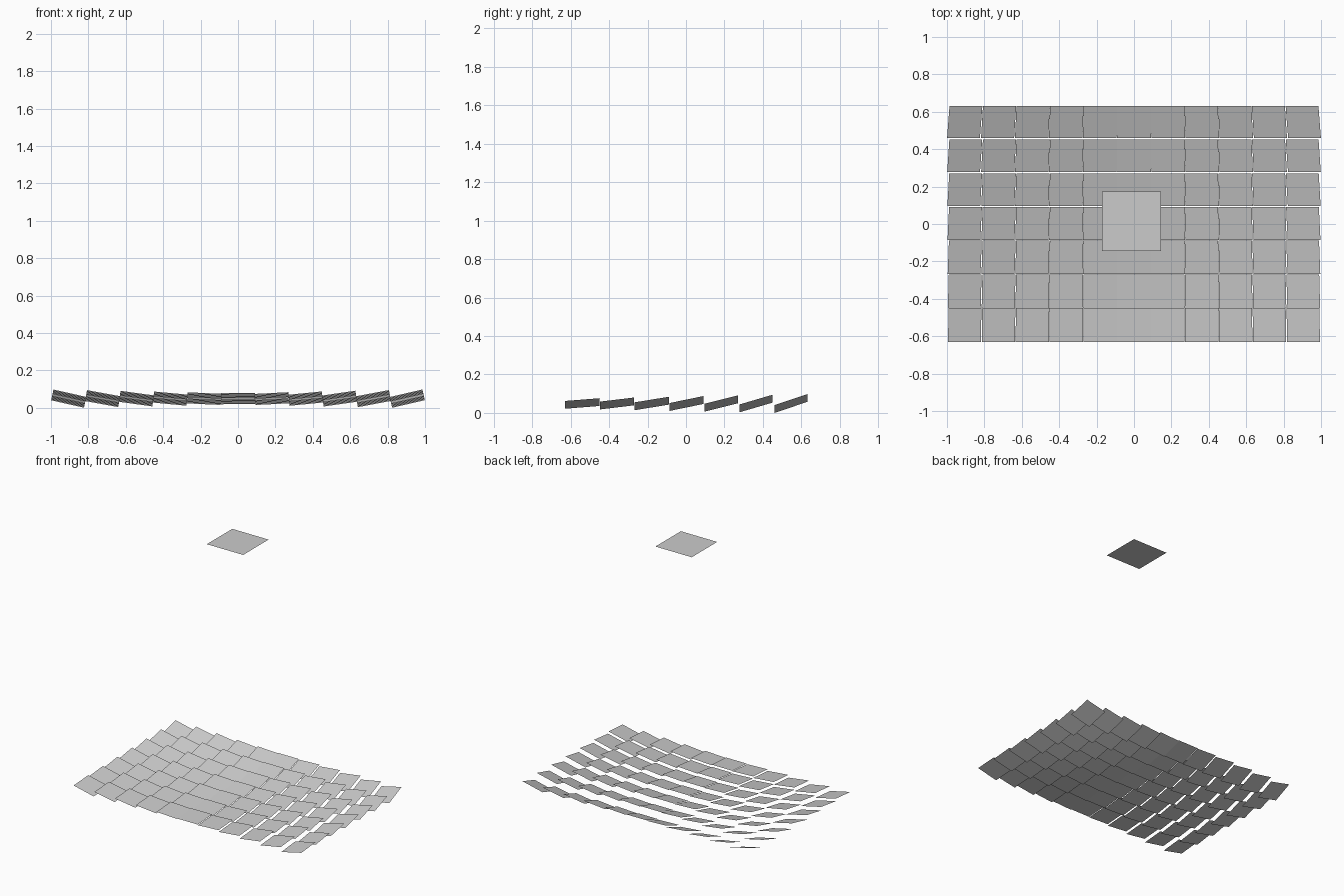
import bpy
from mathutils import Vector, Matrix

if "Cube" in bpy.data.objects:
    bpy.data.objects.remove(bpy.data.objects["Cube"])

COLS, ROWS = 11, 7
PITCH, SIDE = 0.181, 0.18
FOCUS = Vector((-0.013, 0.015, 2.0))
SUN = Vector((0, -0.40, 0.9165)).normalized()


def square(name, side):
    h = side / 2
    mesh = bpy.data.meshes.new(name)
    mesh.from_pydata([(-h, -h, 0), (h, -h, 0), (h, h, 0), (-h, h, 0)], [], [(0, 1, 2, 3)])
    return mesh


def place(name, mesh, matrix):
    obj = bpy.data.objects.new(name, mesh)
    bpy.context.collection.objects.link(obj)
    obj.matrix_world = matrix
    return obj


def aim(centre):
    # Mirror normal bisects sun and receiver; the x edge stays in the xz plane
    n = ((FOCUS - centre).normalized() + SUN).normalized()
    x = Vector((n.z, 0, -n.x)).normalized()
    y = n.cross(x)
    m = Matrix((x, y, n)).transposed().to_4x4()
    m.translation = centre
    return m


# Field of tilted flat mirrors
mirror_mesh = square("mirror", SIDE)
poses = []
for r in range(ROWS):
    for c in range(COLS):
        centre = Vector(((c - (COLS - 1) / 2) * PITCH,
                         (r - (ROWS - 1) / 2) * PITCH + 0.003, 0.05))
        poses.append((f"mirror_row{r + 1}_col{c + 1}", aim(centre)))

# Rest the lowest mirror corner on z = 0
low = min((m @ v.co).z for _, m in poses for v in mirror_mesh.vertices)
for name, m in poses:
    m.translation.z -= low
    place(name, mirror_mesh, m)

# Flat receiver plate above the field
place("receiver", square("receiver", 0.317), Matrix.Translation(FOCUS))
